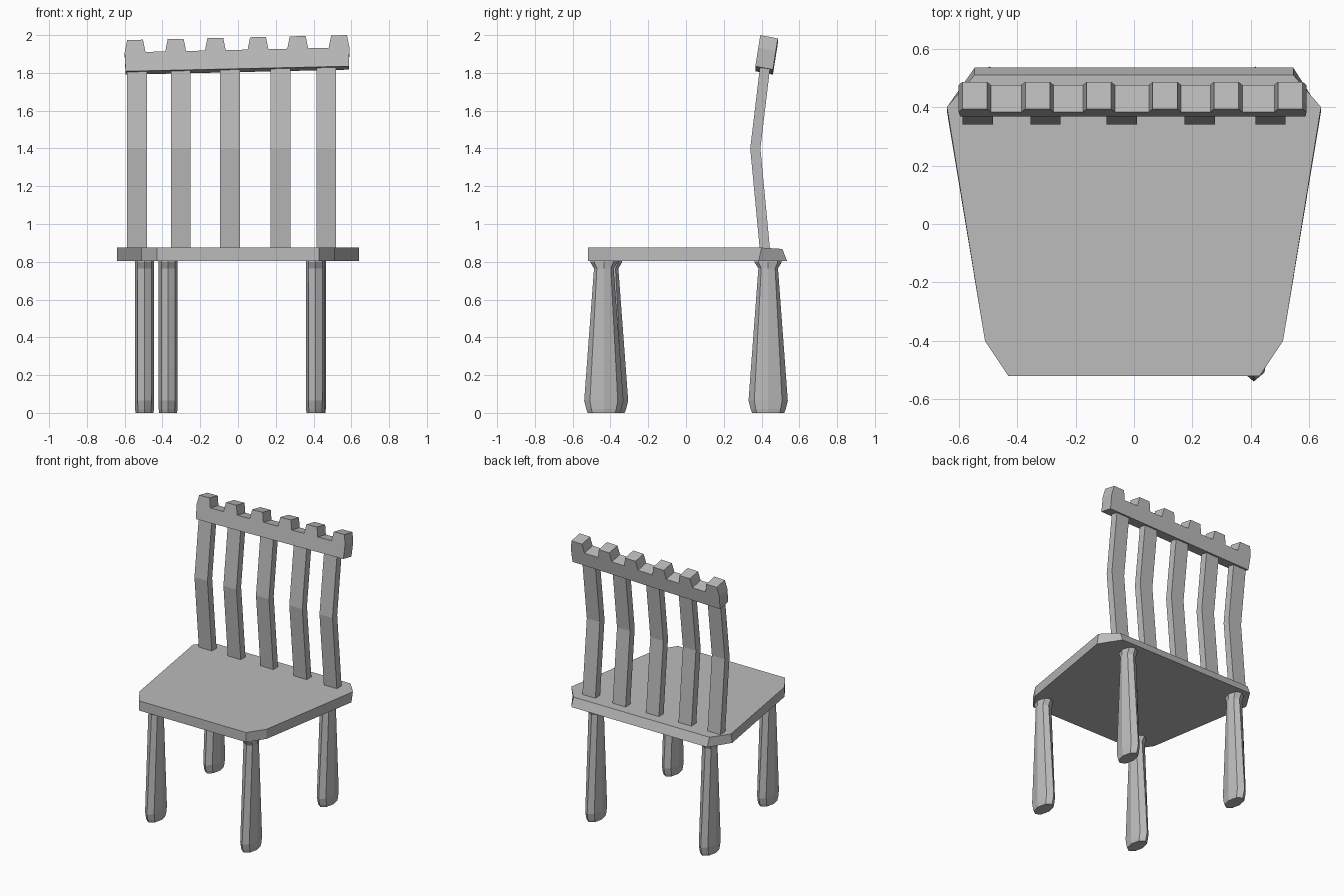
import bpy, bmesh, math

cube = bpy.data.objects.get("Cube")
if cube:
    bpy.data.objects.remove(cube, do_unlink=True)

GREY = (0.5, 0.5, 0.5, 1)
grey = bpy.data.materials.new("plain grey")
grey.use_nodes = True
grey.diffuse_color = GREY
grey.node_tree.nodes["Principled BSDF"].inputs["Base Color"].default_value = GREY


def loft(name, rings):
    """Join matching closed rings of points and cap both ends."""
    bm = bmesh.new()
    loops = [[bm.verts.new(p) for p in ring] for ring in rings]
    for a, b in zip(loops, loops[1:]):
        for i in range(len(a)):
            j = (i + 1) % len(a)
            bm.faces.new((a[i], a[j], b[j], b[i]))
    bm.faces.new(loops[0][::-1])
    bm.faces.new(loops[-1])
    bmesh.ops.recalc_face_normals(bm, faces=bm.faces)
    mesh = bpy.data.meshes.new(name)
    bm.to_mesh(mesh)
    bm.free()
    mesh.materials.append(grey)
    obj = bpy.data.objects.new(name, mesh)
    bpy.context.collection.objects.link(obj)
    return obj


# Seat: mirrored outline, with the back edge sloping outward to the bottom
def seat_ring(z, back, corner, back_z):
    half = [(0.43, -0.52, z), (0.51, -0.40, z), (0.64, corner, z), (0.545, back, back_z)]
    return half + [(-x, y, h) for x, y, h in reversed(half)]


loft("seat", [seat_ring(0.805, 0.535, 0.385, 0.805),
              seat_ring(0.875, 0.51, 0.40, 0.868)])


# Legs: eight-sided clubs that swell only from front to back
def leg(name, x, y, top):
    profile = [(0, 0.085, 0.047), (0.02, 0.093, 0.05), (0.065, 0.104, 0.051),
               (top - 0.045, 0.052, 0.051), (top - 0.012, 0.072, 0.051), (top, 0.07, 0.05)]
    turns = [k * math.tau / 8 for k in range(8)]
    loft(name, [[(x + rx * math.cos(t), y + ry * math.sin(t), z) for t in turns]
                for z, ry, rx in profile])


leg("front_left_leg", 0.41, -0.435, 0.81)
leg("front_right_leg", -0.37, -0.41, 0.81)
leg("back_left_leg", 0.415, 0.435, 0.81)
leg("back_right_leg", -0.495, 0.435, 0.81)

# Back slats: flat boards bent forward at mid height
for n, x in enumerate((-0.535, -0.303, -0.042, 0.225, 0.467)):
    rings = []
    for z, y in ((0.85, 0.419), (1.4, 0.367), (1.86, 0.422)):
        rings.append([(x + sx * 0.052, y + sy * 0.027, z)
                      for sx, sy in ((-1, -1), (1, -1), (1, 1), (-1, 1))])
    loft(f"back_slat_{n + 1}", rings)

# Top rail: notched board, leaning back and rising slightly to the left
outline = [(0.587, 0), (-0.595, 0)]
for x in (-0.545, -0.33, -0.12, 0.106, 0.316, 0.535):
    outline += [(x - 0.055, 0.1), (x - 0.042, 0.165), (x + 0.042, 0.165), (x + 0.055, 0.1)]


def rail_ring(depth):
    return [(x, 0.367 + 0.093 * depth + 0.16 * h,
             1.822 + 0.0225 * x + h - 0.018 * depth) for x, h in outline]


loft("top_rail", [rail_ring(0), rail_ring(1)])
